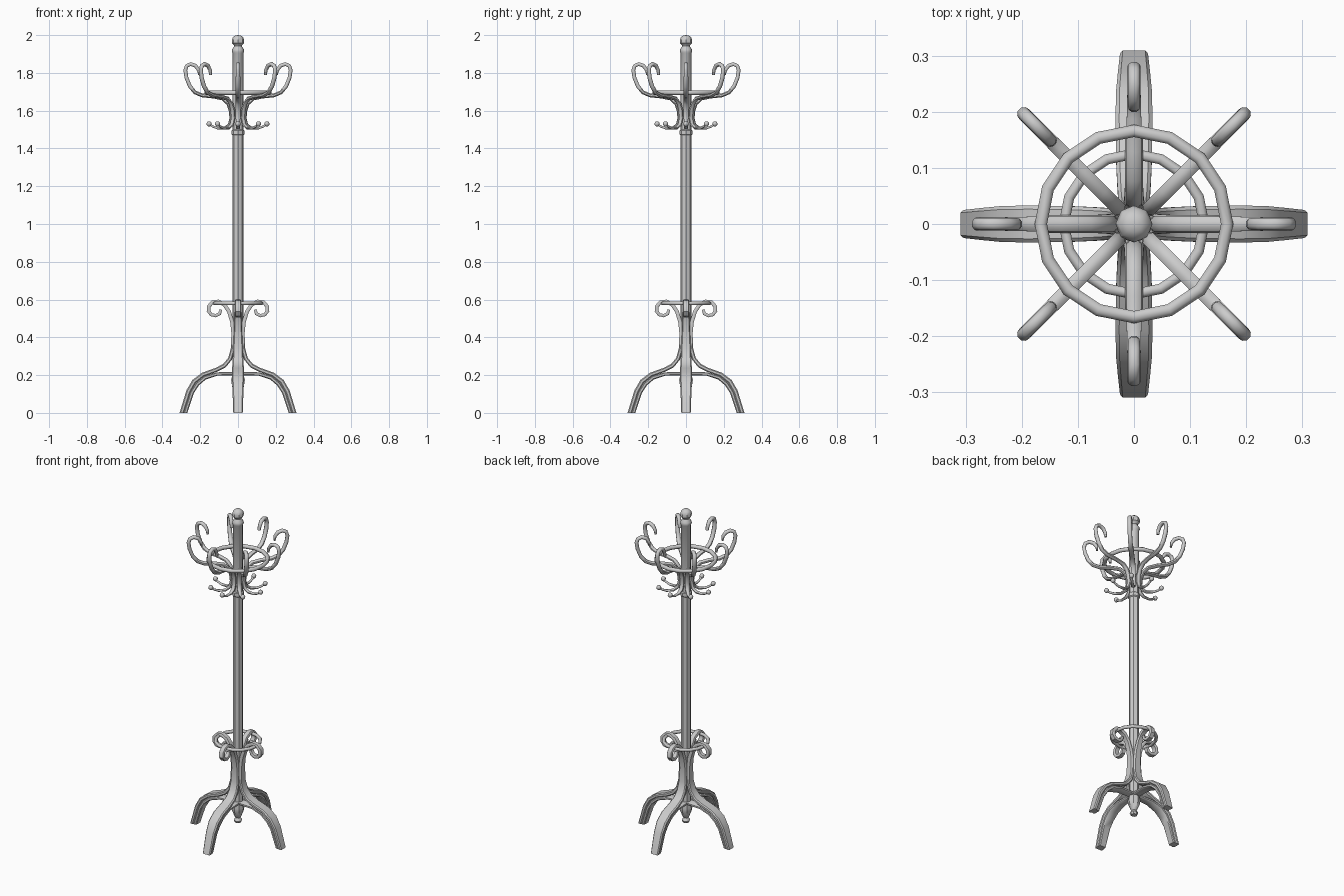
import bpy, bmesh
from math import sin, cos, pi, radians
from mathutils import Vector, Matrix

if "Cube" in bpy.data.objects:
    bpy.data.objects.remove(bpy.data.objects["Cube"])


def finish(name, bm, angle=40):
    bmesh.ops.recalc_face_normals(bm, faces=bm.faces)
    me = bpy.data.meshes.new(name)
    bm.to_mesh(me)
    bm.free()
    ob = bpy.data.objects.new(name, me)
    bpy.context.collection.objects.link(ob)
    bpy.ops.object.select_all(action='DESELECT')
    ob.select_set(True)
    bpy.context.view_layer.objects.active = ob
    bpy.ops.object.shade_smooth_by_angle(angle=radians(angle))
    return ob


# unit cross-sections: (side, normal)
ROUND = [(cos(k * pi / 4 + pi / 8), sin(k * pi / 4 + pi / 8)) for k in range(8)]
STRIP = [(1, -.5), (1, .5), (.8, 1), (-.8, 1), (-1, .5), (-1, -.5), (-.8, -1), (.8, -1)]


def sweep(bm, path, section, rot):
    """Sweep a section along (r, z, half_width, half_thickness) points, turned about z."""
    rings = []
    for i, (r, z, w, t) in enumerate(path):
        a, b = path[max(i - 1, 0)], path[min(i + 1, len(path) - 1)]
        d = Vector((b[0] - a[0], b[1] - a[1])).normalized()
        ring = []
        for s, n in section:
            zz = 0 if z == 0 else z + d.x * n * t
            ring.append(bm.verts.new(rot @ Vector((r - d.y * n * t, s * w, zz))))
        rings.append(ring)
    k = len(section)
    for p, q in zip(rings, rings[1:]):
        for j in range(k):
            bm.faces.new((p[j], p[(j + 1) % k], q[(j + 1) % k], q[j]))
    bm.faces.new(rings[0])
    bm.faces.new(rings[-1])


def lathe(name, profile, n):
    bm = bmesh.new()
    vs = [bm.verts.new((r, 0, z)) for r, z in profile]
    es = [bm.edges.new(e) for e in zip(vs, vs[1:])]
    bmesh.ops.spin(bm, geom=vs + es, axis=(0, 0, 1), cent=(0, 0, 0),
                   angle=2 * pi, steps=n, use_duplicate=False)
    bmesh.ops.remove_doubles(bm, verts=bm.verts, dist=1e-5)
    return finish(name, bm)


def ring(name, radius, tube, z, n):
    bm = bmesh.new()
    loops = []
    for i in range(n):
        a = 2 * pi * i / n
        loops.append([bm.verts.new(((radius + tube * c) * cos(a),
                                    (radius + tube * c) * sin(a), z + tube * s))
                      for c, s in ROUND])
    for i in range(n):
        p, q = loops[i], loops[(i + 1) % n]
        for j in range(8):
            bm.faces.new((p[j], p[(j + 1) % 8], q[(j + 1) % 8], q[j]))
    return finish(name, bm, 50)


# octagonal pole with turned bottom drop, collar and top finial
lathe("pole", [(0, .08), (.018, .082), (.024, .095), (.014, .11), (.02, .12),
               (.034, .155), (.036, .175), (.03, .2), (.029, .22), (.029, 1.47),
               (.034, 1.475), (.034, 1.495), (.029, 1.5), (.029, 1.905),
               (.033, 1.912), (.031, 1.925), (.02, 1.942), (.022, 1.948),
               (.032, 1.957), (.033, 1.972), (.028, 1.988), (.015, 1.998), (0, 2)], 8)

# rings tying the hooks and scrolls together
ring("upper_ring", .166, .012, 1.695, 16)
ring("lower_ring", .125, .010, .58, 16)

# bent leg strip: foot, up along the pole, out into a scroll
leg = [(.298, 0, .025, .012), (.262, .115, .029, .012), (.232, .167, .032, .012),
       (.185, .203, .033, .011), (.115, .228, .032, .011), (.072, .25, .030, .011),
       (.042, .287, .028, .011), (.027, .34, .026, .011), (.024, .42, .022, .011),
       (.031, .48, .019, .010), (.047, .535, .017, .010), (.072, .573, .016, .010),
       (.105, .590, .016, .010), (.135, .585, .016, .010), (.154, .565, .016, .010),
       (.156, .54, .016, .010), (.142, .52, .016, .009), (.118, .515, .015, .009),
       (.098, .525, .014, .009), (.09, .547, .013, .007)]
# inner strip under the leg, running to the centre as a cross brace
brace = [(.278, 0, .022, .010), (.243, .108, .026, .010), (.215, .152, .029, .010),
         (.175, .186, .030, .010), (.11, .206, .026, .009), (.0, .208, .022, .009)]
for i in range(4):
    rot = Matrix.Rotation(i * pi / 2, 3, 'Z')
    for name, path in (("leg_scroll", leg), ("leg_brace", brace)):
        bm = bmesh.new()
        sweep(bm, path, STRIP, rot)
        finish(f"{name}_{i + 1}", bm)

# double hook: big curled hat arm above, small coat peg with ball below
hook = [(.205, 1.79, .009, .006), (.209, 1.815, .011, .009), (.225, 1.838, .012, .011),
        (.25, 1.847, .012, .011), (.271, 1.838, .012, .011), (.279, 1.815, .012, .011),
        (.273, 1.775, .013, .011), (.255, 1.73, .013, .011), (.228, 1.697, .013, .011),
        (.19, 1.681, .014, .011), (.13, 1.675, .014, .011), (.08, 1.664, .014, .011),
        (.052, 1.638, .014, .011), (.039, 1.6, .014, .011), (.036, 1.56, .013, .010),
        (.046, 1.525, .012, .009), (.072, 1.508, .010, .008), (.11, 1.508, .008, .007),
        (.135, 1.517, .007, .006), (.153, 1.53, .006, .006)]
for i in range(8):
    rot = Matrix.Rotation(i * pi / 4, 3, 'Z')
    bm = bmesh.new()
    sweep(bm, hook, ROUND, rot)
    bmesh.ops.create_uvsphere(bm, u_segments=8, v_segments=6, radius=.014,
                              matrix=Matrix.Translation(rot @ Vector((.153, 0, 1.53))))
    finish(f"hook_{i + 1}", bm, 50)
